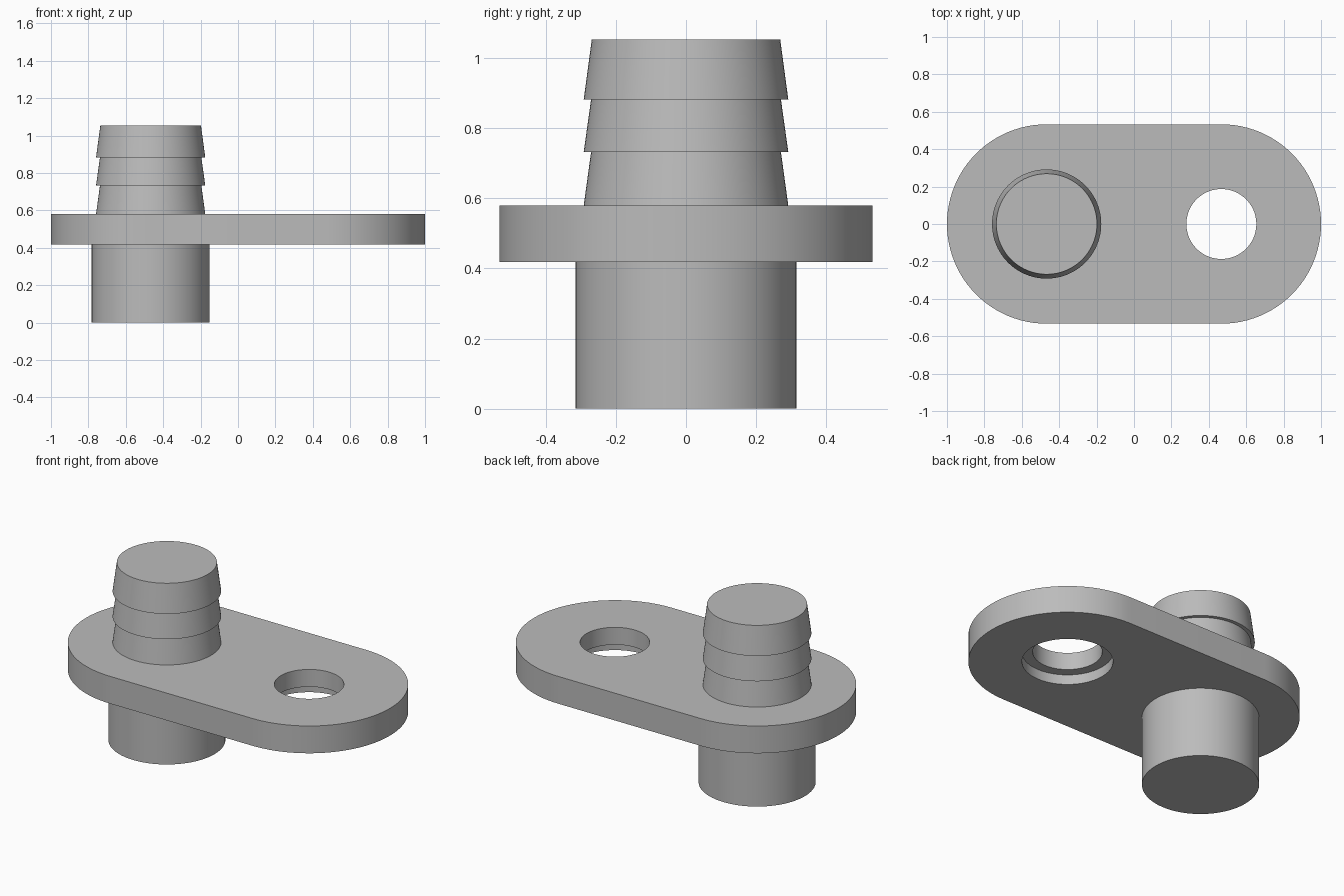
import bpy
import bmesh
from math import cos, sin, pi, radians

if "Cube" in bpy.data.objects:
    bpy.data.objects.remove(bpy.data.objects["Cube"], do_unlink=True)

SEGMENTS = 96
AXIS_X = 0.467                      # distance of both round centres from the middle
PLATE_R, PLATE_BOTTOM, PLATE_TOP = 0.533, 0.418, 0.58

grey = bpy.data.materials.new("plain_grey")
grey.use_nodes = True
colour = (0.5, 0.5, 0.5, 1)
grey.diffuse_color = colour
grey.node_tree.nodes["Principled BSDF"].inputs["Base Color"].default_value = colour


def finish(name, bm):
    bmesh.ops.remove_doubles(bm, verts=bm.verts, dist=1e-5)
    bmesh.ops.recalc_face_normals(bm, faces=bm.faces)
    mesh = bpy.data.meshes.new(name)
    bm.to_mesh(mesh)
    bm.free()
    mesh.materials.append(grey)
    obj = bpy.data.objects.new(name, mesh)
    bpy.context.collection.objects.link(obj)
    return obj


def revolve(name, profile, x):
    """Spin a (radius, height) profile around a vertical axis at x."""
    bm = bmesh.new()
    verts = [bm.verts.new((x + r, 0, z)) for r, z in profile]
    edges = [bm.edges.new(pair) for pair in zip(verts, verts[1:])]
    bmesh.ops.spin(bm, geom=verts + edges, cent=(x, 0, 0), axis=(0, 0, 1),
                   angle=2 * pi, steps=SEGMENTS)
    return finish(name, bm)


def combine(target, tool, operation):
    mod = target.modifiers.new(operation.lower(), "BOOLEAN")
    mod.operation, mod.object, mod.solver = operation, tool, "EXACT"
    bpy.context.view_layer.objects.active = target
    bpy.ops.object.modifier_apply(modifier=mod.name)
    bpy.data.objects.remove(tool, do_unlink=True)


# Flange plate: a straight-sided slot outline, extruded
bm = bmesh.new()
outline = []
half = SEGMENTS // 2
for side, start in ((1, -pi / 2), (-1, pi / 2)):
    for i in range(half + 1):
        a = start + pi * i / half
        outline.append(bm.verts.new((side * AXIS_X + PLATE_R * cos(a),
                                     PLATE_R * sin(a), PLATE_BOTTOM)))
base = bm.faces.new(outline)
extruded = bmesh.ops.extrude_face_region(bm, geom=[base], use_keep_orig=True)["geom"]
bmesh.ops.translate(bm, vec=(0, 0, PLATE_TOP - PLATE_BOTTOM),
                    verts=[g for g in extruded if isinstance(g, bmesh.types.BMVert)])
body = finish("flange_with_barbed_post", bm)

# Bolt hole, counterbored from below
combine(body, revolve("hole_cutter", [(0, 0.3), (0.245, 0.3), (0.245, 0.477),
                                      (0.187, 0.477), (0.187, 0.7), (0, 0.7)],
                      AXIS_X), "DIFFERENCE")

# Lower plug and three tapered barbs
profile = [(0, 0), (0.315, 0), (0.315, 0.46), (0.292, 0.46)]
for low, high, top_r in ((PLATE_TOP, 0.733, 0.271), (0.733, 0.883, 0.271),
                         (0.883, 1.054, 0.269)):
    profile += [(0.292, low), (top_r, high)]
profile.append((0, 1.054))
combine(body, revolve("post", profile, -AXIS_X), "UNION")

# Smooth round walls, crisp edges
bpy.ops.object.select_all(action="DESELECT")
body.select_set(True)
bpy.context.view_layer.objects.active = body
bpy.ops.object.shade_smooth_by_angle(angle=radians(30))
